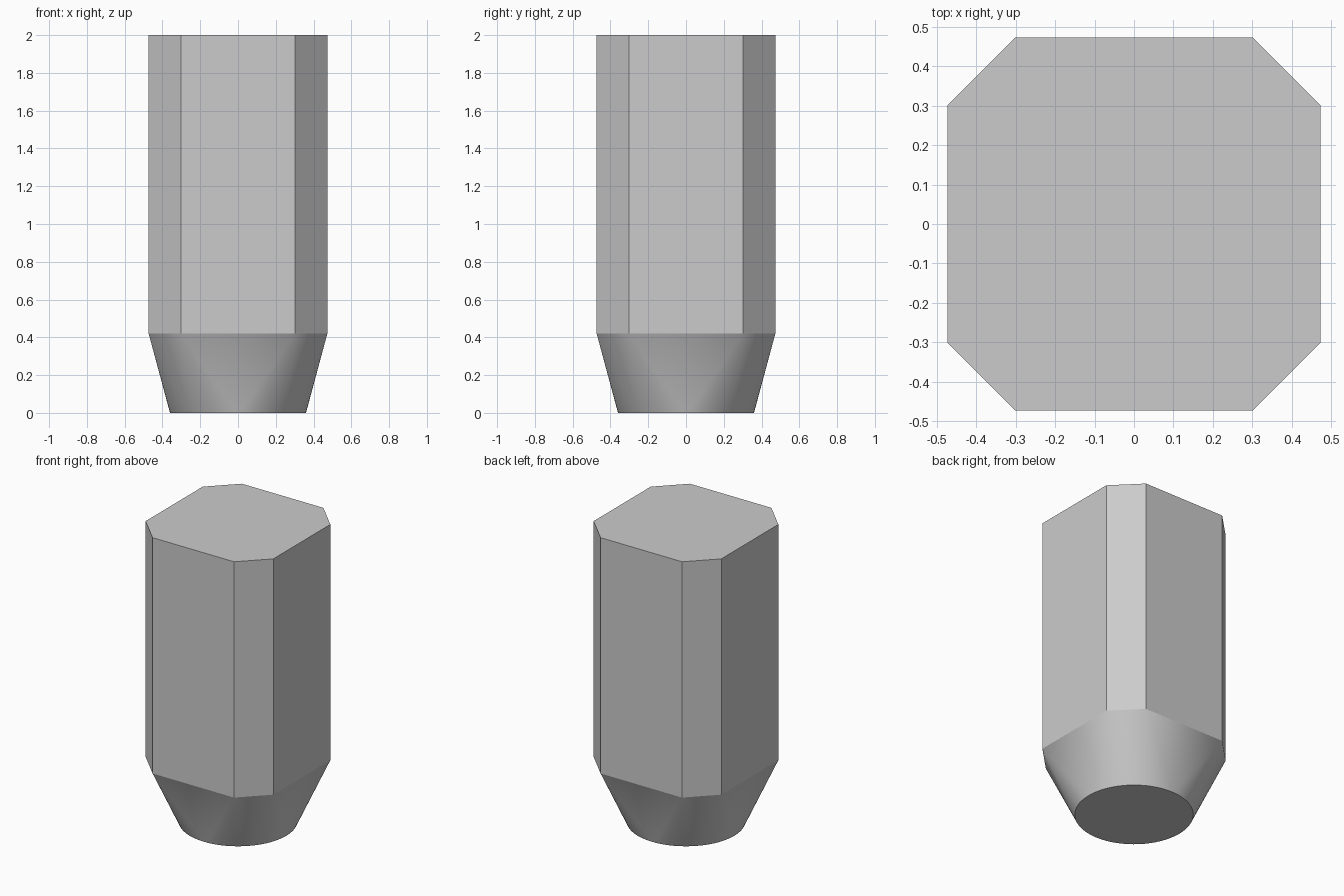
import bpy
import bmesh
import math

if "Cube" in bpy.data.objects:
    bpy.data.objects.remove(bpy.data.objects["Cube"])

HALF, FLAT = 0.473, 0.302      # half width, half length of the wide sides
Z_TOP, Z_SHOULDER = 2.0, 0.42
RADIUS, SEGMENTS = 0.36, 64

bm = bmesh.new()

# Chamfered-square rings at the top and the shoulder
for z in (Z_TOP, Z_SHOULDER):
    for sx in (-1, 1):
        for sy in (-1, 1):
            bm.verts.new((sx * HALF, sy * FLAT, z))
            bm.verts.new((sx * FLAT, sy * HALF, z))

# Round foot
for i in range(SEGMENTS):
    a = 2 * math.pi * i / SEGMENTS
    bm.verts.new((RADIUS * math.cos(a), RADIUS * math.sin(a), 0))

# Convex skin: octagonal body lofted into the round foot
bmesh.ops.convex_hull(bm, input=bm.verts[:])
bmesh.ops.dissolve_limit(bm, angle_limit=math.radians(0.3),
                         verts=bm.verts[:], edges=bm.edges[:])
bmesh.ops.recalc_face_normals(bm, faces=bm.faces[:])

mesh = bpy.data.meshes.new("octagonal_post")
bm.to_mesh(mesh)
bm.free()
post = bpy.data.objects.new("octagonal_post", mesh)
bpy.context.collection.objects.link(post)

# Smooth the conical corners, keep the body edges sharp
bpy.context.view_layer.objects.active = post
post.select_set(True)
bpy.ops.object.shade_smooth_by_angle(angle=math.radians(10))
